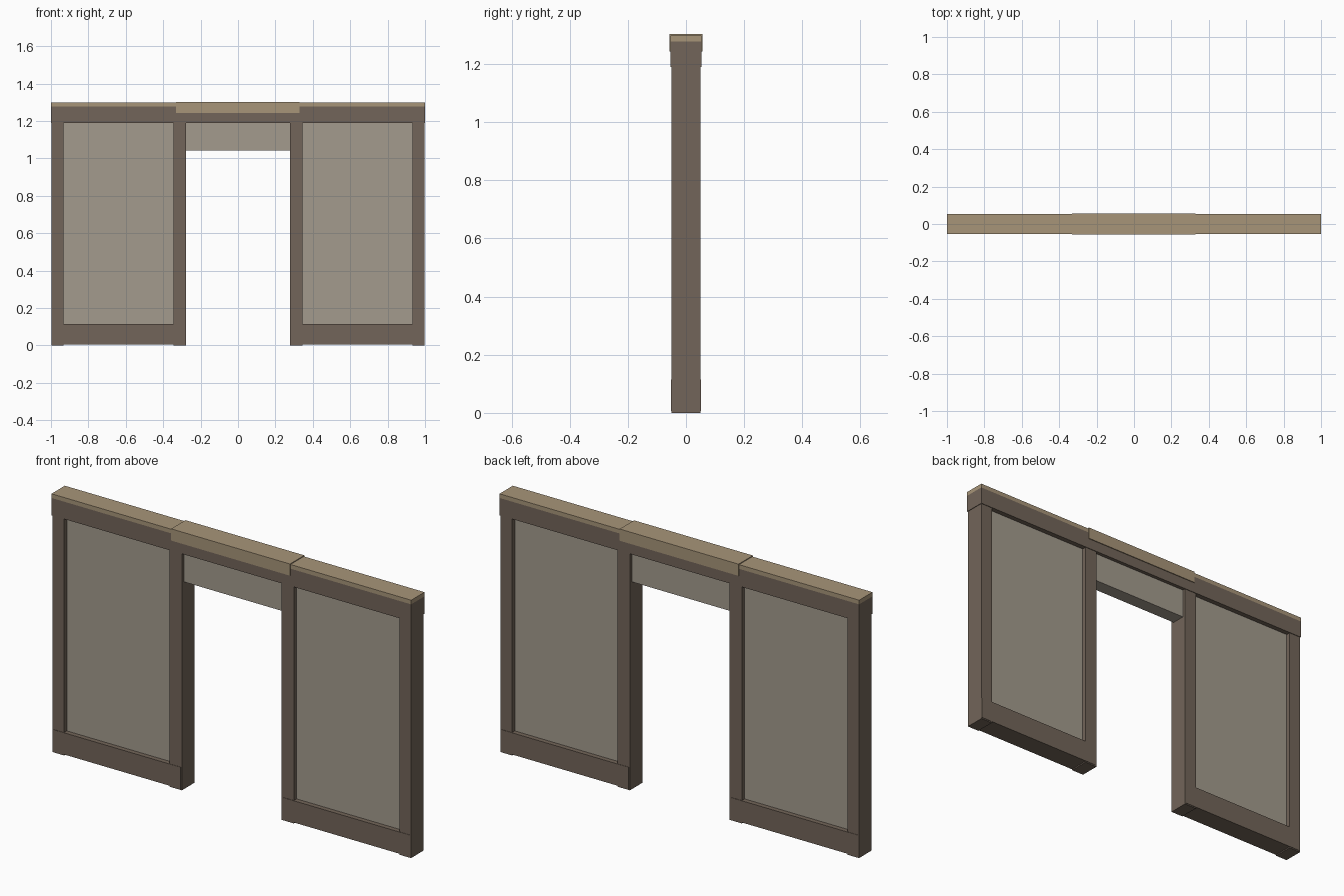
import bpy
import bmesh
from mathutils import Vector

if "Cube" in bpy.data.objects:
    bpy.data.objects.remove(bpy.data.objects["Cube"])


def material(name, rgb):
    m = bpy.data.materials.new(name)
    m.diffuse_color = (*rgb, 1)
    m.use_nodes = True
    m.node_tree.nodes["Principled BSDF"].inputs["Base Color"].default_value = m.diffuse_color
    return m


DARK = material("dark_wood", (0.17, 0.13, 0.10))
TAN = material("light_wood", (0.39, 0.30, 0.19))
PLASTER = material("plaster", (0.37, 0.33, 0.27))


def box(name, x, half_y, z, mat):
    """Box spanning x and z ranges, symmetric about y = 0."""
    bm = bmesh.new()
    bmesh.ops.create_cube(bm, size=1)
    bmesh.ops.scale(bm, verts=bm.verts, vec=(abs(x[1] - x[0]), 2 * half_y, z[1] - z[0]))
    bmesh.ops.translate(bm, verts=bm.verts, vec=Vector((sum(x) / 2, 0, sum(z) / 2)))
    me = bpy.data.meshes.new(name)
    bm.to_mesh(me)
    bm.free()
    me.materials.append(mat)
    ob = bpy.data.objects.new(name, me)
    bpy.context.collection.objects.link(ob)
    return ob


# Two framed wall bays either side of the doorway
for side, s in (("left", -1), ("right", 1)):
    box(f"{side}_outer_post", (s * 0.932, s * 0.997), 0.05, (0, 1.24), DARK)
    box(f"{side}_inner_post", (s * 0.277, s * 0.345), 0.05, (0, 1.24), DARK)
    box(f"{side}_bottom_rail", (s * 0.283, s * 0.995), 0.052, (0.006, 0.115), DARK)
    box(f"{side}_wall_panel", (s * 0.32, s * 0.95), 0.028, (0.09, 1.21), PLASTER)

# Panel above the doorway
box("door_header_panel", (-0.29, 0.29), 0.035, (1.042, 1.21), PLASTER)

# Top beam with its cap and the thicker cap over the doorway
box("top_beam", (-1, 1), 0.053, (1.19, 1.277), DARK)
box("beam_cap", (-1, 1), 0.053, (1.277, 1.298), TAN)
box("centre_cap", (-0.332, 0.329), 0.057, (1.243, 1.302), TAN)
